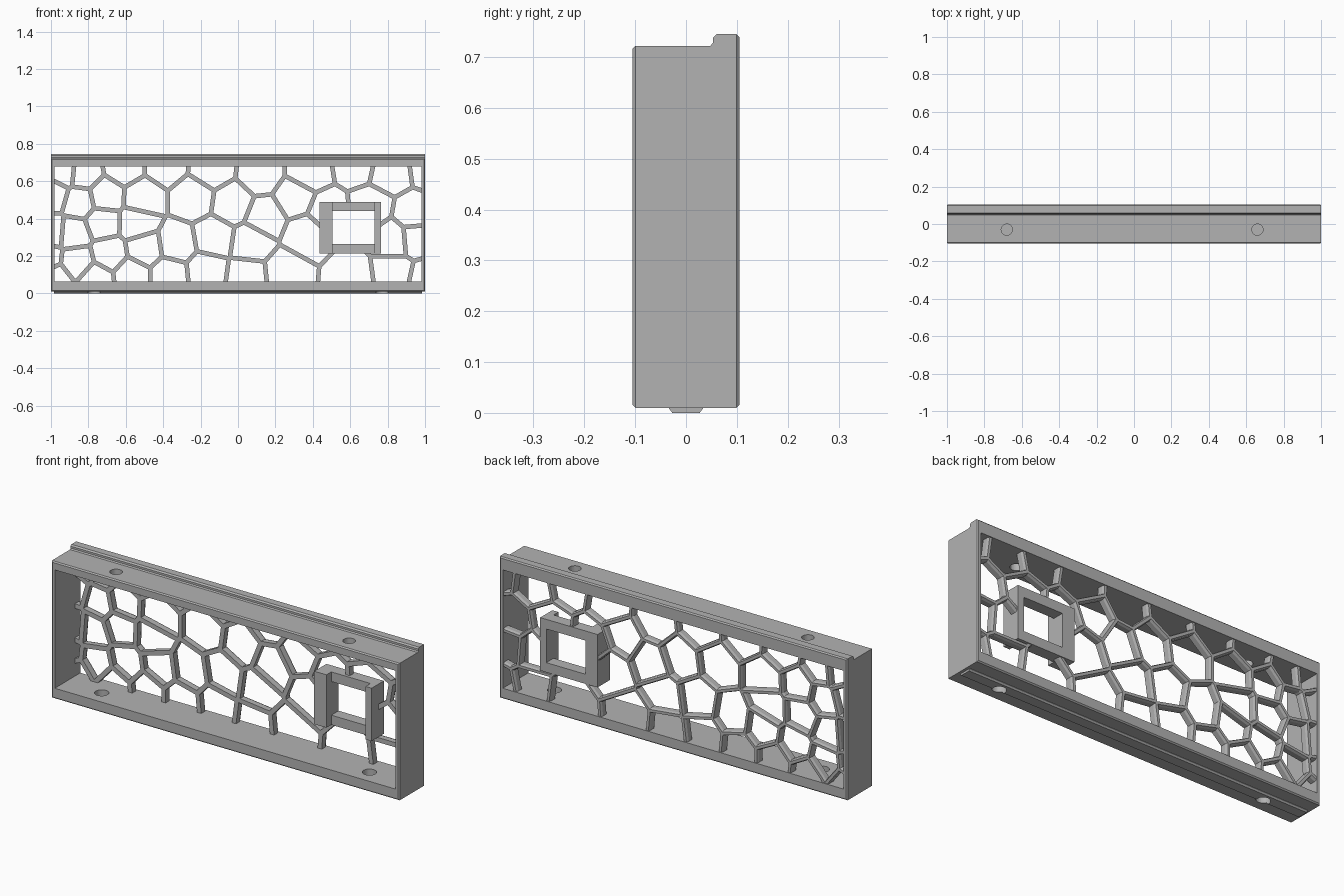
import bpy, bmesh, math
from itertools import combinations
from mathutils import Vector

if "Cube" in bpy.data.objects:
    bpy.data.objects.remove(bpy.data.objects["Cube"])

grey = bpy.data.materials.new("grey_plastic")
grey.diffuse_color = (0.45, 0.45, 0.45, 1)
grey.use_nodes = True
grey.node_tree.nodes["Principled BSDF"].inputs["Base Color"].default_value = grey.diffuse_color


def finish(name, bm):
    bmesh.ops.recalc_face_normals(bm, faces=bm.faces[:])
    me = bpy.data.meshes.new(name)
    bm.to_mesh(me)
    bm.free()
    me.materials.append(grey)
    ob = bpy.data.objects.new(name, me)
    bpy.context.collection.objects.link(ob)
    return ob


def add_prism(bm, ring_a, ring_b):
    a = [bm.verts.new(p) for p in ring_a]
    b = [bm.verts.new(p) for p in ring_b]
    n = len(a)
    bm.faces.new(a)
    bm.faces.new(b[::-1])
    for i in range(n):
        bm.faces.new((a[i], b[i], b[(i + 1) % n], a[(i + 1) % n]))


def add_box(bm, x0, x1, y0, y1, z0, z1):
    ring = [(y0, z0), (y1, z0), (y1, z1), (y0, z1)]
    add_prism(bm, [(x0, *p) for p in ring], [(x1, *p) for p in ring])


def cut(ob, cutter):
    mod = ob.modifiers.new("cut", 'BOOLEAN')
    mod.operation = 'DIFFERENCE'
    mod.solver = 'EXACT'
    mod.object = cutter
    cutter.hide_render = True
    cutter.display_type = 'WIRE'


# Frame: side profile with a raised back lip, outer edges chamfered
profile = [(-.105, .01), (.105, .01), (.105, .745), (.06, .745),
           (.053, .738), (.053, .728), (.048, .722), (-.105, .722)]
bm = bmesh.new()
add_prism(bm, [(-1, *p) for p in profile], [(1, *p) for p in profile])
rim = [e for e in bm.edges
       if all(abs(abs(v.co.y) - .105) < 1e-4 for v in e.verts)
       and e.verts[0].co.y * e.verts[1].co.y > 0]
bmesh.ops.bevel(bm, geom=rim, offset=.006, segments=1, affect='EDGES')
frame = finish("frame", bm)

# Locating rail under the frame
rail = [(-.033, .012), (-.033, .008), (-.027, 0), (.027, 0), (.033, .008), (.033, .012)]
bm = bmesh.new()
add_prism(bm, [(-.985, *p) for p in rail], [(.985, *p) for p in rail])
bottom_rail = finish("bottom_rail", bm)

# Opening cutter
bm = bmesh.new()
add_box(bm, -.98, .98, -.3, .3, .065, .68)
cut(frame, finish("opening_cutter", bm))

# Screw hole cutters through the top and bottom walls
for x, y, z, r in ((-.68, -.03, .7, .03), (.66, -.03, .7, .03),
                   (-.77, -.02, .03, .034), (.77, -.02, .03, .034)):
    bm = bmesh.new()
    circle = [(x + r * math.cos(i * math.pi / 16), y + r * math.sin(i * math.pi / 16))
              for i in range(32)]
    add_prism(bm, [(*p, z - .08) for p in circle], [(*p, z + .08) for p in circle])
    hole = finish("hole_cutter", bm)
    cut(frame, hole)
    if z < .1:
        cut(bottom_rail, hole)

# Cell lattice: struts follow the borders between the nearest-seed cells
seeds = [Vector(s) for s in (
    # top row
    (-.93, .65), (-.83, .64), (-.61, .68), (-.39, .69), (-.14, .67), (.12, .64),
    (.38, .65), (.63, .69), (.81, .65), (1.03, .68),
    # middle rows
    (-.99, .53), (-1, .33), (-.85, .49), (-.71, .52), (-.725, .38), (-.54, .375),
    (-.88, .32), (-.51, .51), (-.24, .51), (-.03, .48), (.145, .41), (.305, .51),
    (.475, .44), (.71, .46), (.94, .42), (.95, .3), (.83, .29),
    (-.86, .17), (-.69, .21), (-.5, .24), (-.33, .265), (-.13, .3), (.07, .27),
    (.365, .32),
    # bottom row
    (-1.03, .19), (-.98, .076), (-.76, .08), (-.57, .1), (-.37, .1), (-.17, .12),
    (.05, .09), (.25, .11), (.61, .08), (.83, .11), (1.01, .07))]


def clip(p, d, planes):
    """Range of t for which p + t*d satisfies n.q <= c for every plane."""
    lo, hi = -9.0, 9.0
    for n, c in planes:
        slope, room = n.dot(d), c - n.dot(p)
        if abs(slope) < 1e-9:
            if room < 0:
                return 1, 0
        elif slope > 0:
            hi = min(hi, room / slope)
        else:
            lo = max(lo, room / slope)
    return lo, hi


def rect(x0, x1, z0, z1):
    return [(Vector((1, 0)), x1), (Vector((-1, 0)), -x0),
            (Vector((0, 1)), z1), (Vector((0, -1)), -z0)]


section = [(-.012, .06), (.012, .06), (.012, .088), (.007, .1), (-.007, .1), (-.012, .088)]
opening = rect(-.985, .985, .06, .685)
window = rect(.48, .75, .24, .465)
bm = bmesh.new()
for a, b in combinations(seeds, 2):
    mid = (a + b) / 2
    d = (b - a).orthogonal().normalized()
    nearer = [(2 * (s - a), s.dot(s) - a.dot(a)) for s in seeds if s is not a and s is not b]
    t0, t1 = clip(mid, d, nearer + opening)
    if t1 - t0 < .004:
        continue
    # leave the socket window clear
    w0, w1 = clip(mid, d, window)
    w0, w1 = max(w0, t0), min(w1, t1)
    spans = [(t0, w0), (w1, t1)] if w0 < w1 else [(t0, t1)]
    for u, v in spans:
        if v - u < .004:
            continue
        ends = [mid + d * (u - .005), mid + d * (v + .005)]
        add_prism(bm, *[[(e.x - d.y * s, y, e.y + d.x * s) for s, y in section]
                        for e in ends])
finish("cell_lattice", bm)

# Square socket: two posts joined by recessed bars
for name, box in {
    "socket_left_post": (.435, .505, .005, .105, .215, .49),
    "socket_right_post": (.73, .765, .005, .105, .215, .49),
    "socket_top_bar": (.505, .73, .045, .105, .44, .49),
    "socket_bottom_bar": (.505, .73, .045, .105, .215, .265),
}.items():
    bm = bmesh.new()
    add_box(bm, *box)
    finish(name, bm)
